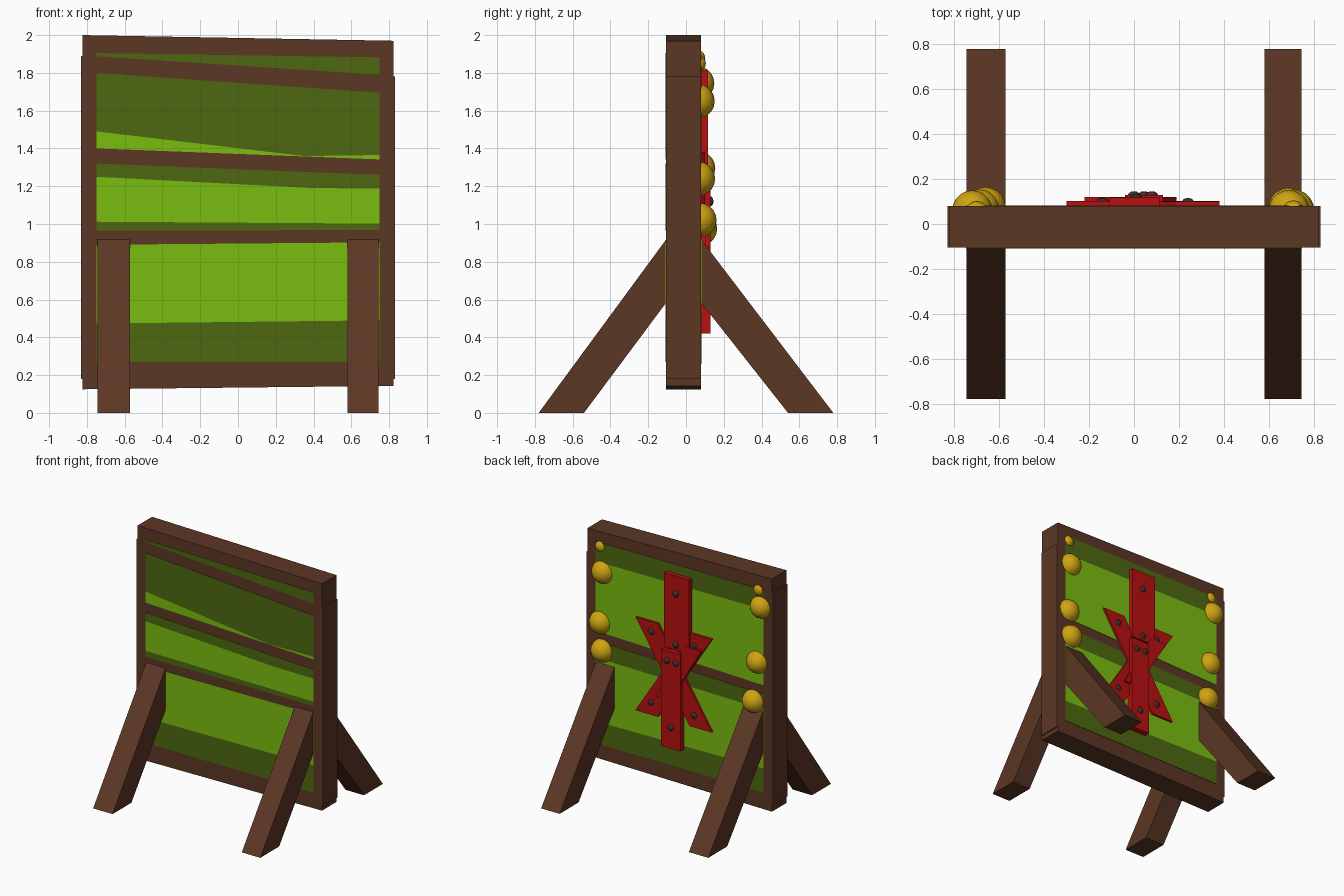
import bpy, bmesh, math
from mathutils import Matrix, Vector

if "Cube" in bpy.data.objects:
    bpy.data.objects.remove(bpy.data.objects["Cube"])


def mat(name, rgb):
    m = bpy.data.materials.new(name)
    m.diffuse_color = (*rgb, 1)
    m.use_nodes = True
    m.node_tree.nodes["Principled BSDF"].inputs["Base Color"].default_value = m.diffuse_color
    return m


WOOD = mat("brown wood", (0.107, 0.038, 0.018))
LIGHT = mat("light green", (0.195, 0.51, 0.005))
DARK = mat("dark green", (0.075, 0.140, 0.005))
RED = mat("red paint", (0.48, 0.005, 0.005))
GOLD = mat("gold", (0.62, 0.37, 0.006))
IRON = mat("dark iron", (0.045, 0.030, 0.022))


def finish(bm, name, m):
    bmesh.ops.recalc_face_normals(bm, faces=bm.faces)
    me = bpy.data.meshes.new(name)
    bm.to_mesh(me)
    bm.free()
    me.materials.append(m)
    ob = bpy.data.objects.new(name, me)
    bpy.context.collection.objects.link(ob)
    return ob


def prism(name, pts, a, b, m, axis="y"):
    """Extrude an outline between a and b along y (outline xz) or x (outline yz)."""
    bm = bmesh.new()
    place = (lambda u, w, d: (u, d, w)) if axis == "y" else (lambda u, w, d: (d, u, w))
    face = bm.faces.new([bm.verts.new(place(u, w, a)) for u, w in pts])
    new = bmesh.ops.extrude_face_region(bm, geom=[face])["geom"]
    shift = Vector(place(0, 0, b - a))
    bmesh.ops.translate(bm, vec=shift, verts=[v for v in new if isinstance(v, bmesh.types.BMVert)])
    return finish(bm, name, m)


def ball(name, x, y, z, r, m, squash=1.0, seg=20):
    bm = bmesh.new()
    bmesh.ops.create_uvsphere(bm, u_segments=seg, v_segments=seg // 2, radius=r,
                              matrix=Matrix.Translation((x, y, z)) @ Matrix.Diagonal((1, squash, 1, 1)))
    for f in bm.faces:
        f.smooth = True
    return finish(bm, name, m)


# Timber board with a slightly uneven outline
FRONT, BACK = -0.105, 0.08
prism("board", [(-.822, .125), (.822, .143), (.822, .18), (.83, .18), (.83, 1.78), (.822, 1.78),
                (.822, 1.97), (-.822, 2.0), (-.822, 1.89), (-.83, 1.89), (-.83, .18), (-.822, .18)],
      FRONT, BACK, WOOD)

# Painted green bands: top and bottom height at x=-0.75 and x=+0.75
W = 0.748


def band(name, tl, tr, bl, br, m, y0, y1):
    prism(name, [(-W, bl), (W, br), (W, tr), (-W, tl)], y0, y1, m)


f0, f1 = FRONT - .003, FRONT + .002
band("front_top_strip", 1.905, 1.882, 1.888, 1.79, DARK, f0, f1)
prism("front_shade_upper", [(-W, 1.80), (-W, 1.49), (.35, 1.36), (W, 1.365), (W, 1.695)], f0, f1, DARK)
prism("front_light_upper", [(-W, 1.49), (-W, 1.40), (W, 1.342), (W, 1.365), (.35, 1.36)], f0, f1, LIGHT)
prism("front_shade_middle", [(-W, 1.32), (-W, 1.25), (.4, 1.19), (W, 1.188), (W, 1.26)], f0, f1, DARK)
prism("front_light_middle", [(-W, 1.25), (-W, 1.012), (W, 1.002), (W, 1.188), (.4, 1.19)], f0, f1, LIGHT)
band("front_shade_sill", 1.012, 1.002, .965, .968, DARK, f0, f1)
band("front_light_lower", .89, .903, .473, .49, LIGHT, f0, f1)
band("front_shade_lower", .473, .49, .27, .27, DARK, f0, f1)

b0, b1 = BACK - .002, BACK + .003
band("back_shade_top", 1.89, 1.885, 1.735, 1.725, DARK, b0, b1)
band("back_light_upper", 1.735, 1.725, 1.125, 1.165, LIGHT, b0, b1)
band("back_shade_middle", 1.05, 1.085, .93, .95, DARK, b0, b1)
band("back_light_lower", .93, .95, .455, .435, LIGHT, b0, b1)
band("back_shade_lower", .455, .435, .26, .26, DARK, b0, b1)

# Four sloping legs
for side, x0, x1 in (("left", -.745, -.572), ("right", .58, .745)):
    prism(f"front_leg_{side}", [(-.78, 0), (-.54, 0), (-.10, .59), (-.10, .925)], x0, x1, WOOD, "x")
    prism(f"back_leg_{side}", [(.78, 0), (.54, 0), (.075, .59), (.075, .925)], x0, x1, WOOD, "x")

# Red planks nailed on the back: a cross with uprights
c = 0.04
for name, s, y in (("cross_plank_a", 1, .100), ("cross_plank_b", -1, .103)):
    prism(name, [(c + s * .14, 1.38), (c + s * .34, 1.38), (c - s * .14, .63), (c - s * .34, .63)],
          .075, y, RED)
prism("cross_plank_top", [(-.22, 1.27), (-.07, 1.27), (.19, .80), (.06, .80)], .10, .12, RED)
prism("upright_plank_upper", [(-.11, 1.815), (.115, 1.815), (.115, 1.22), (-.11, 1.22)], .075, .117, RED)
prism("upright_plank_lower", [(-.04, 1.20), (.13, 1.20), (.13, .42), (-.04, .42)], .075, .13, RED)

# Nails
for i, (x, z, y) in enumerate([(.01, 1.67, .117), (.24, 1.30, .10), (.01, 1.26, .117), (.08, 1.12, .13),
                               (0, 1.12, .13), (-.14, 1.285, .10), (.24, .73, .10), (.045, .59, .13),
                               (-.14, .725, .10)]):
    ball(f"nail_{i + 1}", x, y, z, .026, IRON, .6, 12)

# Gold studs along both sides of the back
for i, (x, z, r, y) in enumerate([(.71, 1.85, .05, .055), (.69, 1.65, .092, .06), (.71, 1.24, .092, .062),
                                  (.69, 1.02, .092, .07), (-.70, 1.875, .052, .05), (-.72, 1.745, .09, .06),
                                  (-.69, 1.295, .09, .065), (-.66, .975, .09, .075)]):
    ball(f"gold_stud_{i + 1}", x, y, z, r, GOLD)
